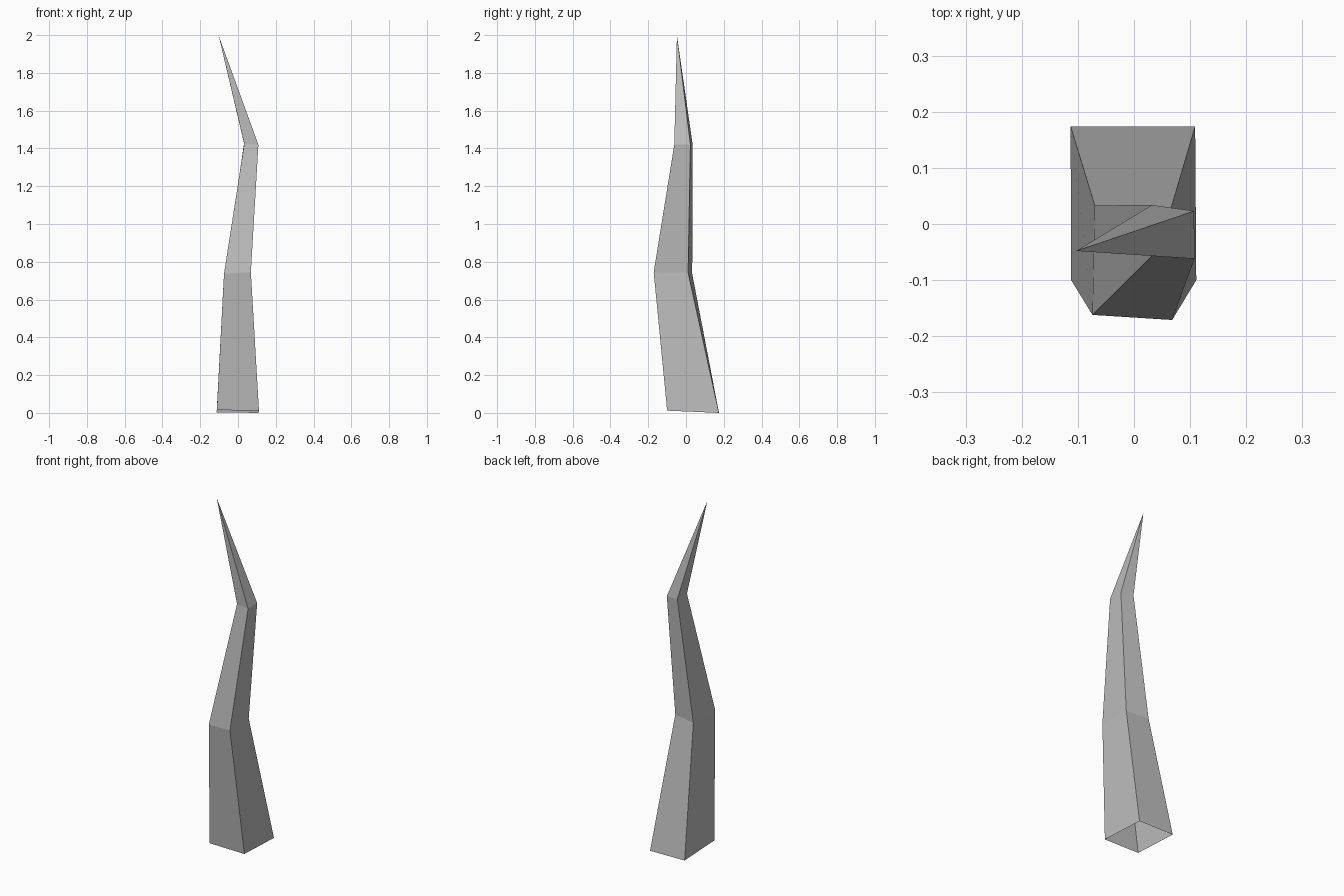
import bpy
import bmesh

cube = bpy.data.objects.get("Cube")
if cube:
    bpy.data.objects.remove(cube, do_unlink=True)

# One flat grey
grey = bpy.data.materials.new("horn_grey")
grey.use_nodes = True
colour = (0.5, 0.5, 0.5, 1)
grey.diffuse_color = colour
grey.node_tree.nodes["Principled BSDF"].inputs["Base Color"].default_value = colour

# Four-sided sections: front right, front left, back left, back right
sections = [
    [(-0.112, -0.1, 0.015), (0.111, -0.1, 0.012), (0.109, 0.174, 0), (-0.113, 0.174, 0.003)],
    [(-0.074, -0.162, 0.737), (0.068, -0.171, 0.745), (0.061, 0.011, 0.742), (-0.07, 0.033, 0.735)],
    [(0.033, -0.056, 1.425), (0.108, -0.062, 1.42), (0.107, 0.023, 1.42), (0.032, 0.034, 1.427)],
]
tip_point = (-0.103, -0.048, 2)

# Bent horn, open at the base and closed to a point
bm = bmesh.new()
rings = [[bm.verts.new(p) for p in section] for section in sections]
tip = bm.verts.new(tip_point)
for low, high in zip(rings, rings[1:]):
    for i in range(4):
        j = (i + 1) % 4
        bm.faces.new((low[i], low[j], high[j], high[i]))
for i in range(4):
    bm.faces.new((rings[-1][i], rings[-1][(i + 1) % 4], tip))

mesh = bpy.data.meshes.new("horn")
bm.to_mesh(mesh)
bm.free()
mesh.materials.append(grey)
horn = bpy.data.objects.new("horn", mesh)
bpy.context.collection.objects.link(horn)
